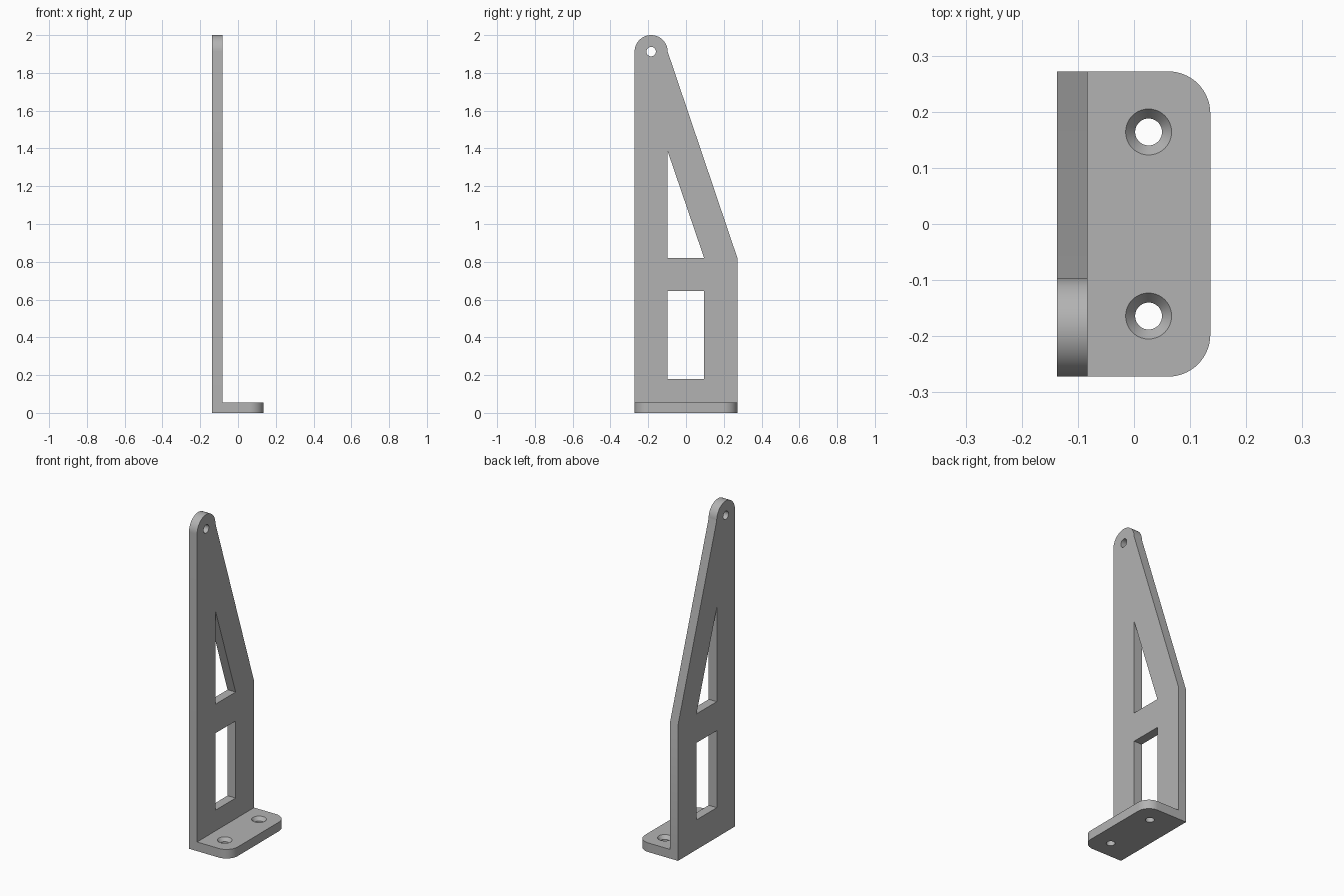
import bpy, bmesh, math
from mathutils import Vector

if "Cube" in bpy.data.objects:
    bpy.data.objects.remove(bpy.data.objects["Cube"])

X0, X1, X2 = -0.137, -0.083, 0.136   # back face, upright face, base tip
W, T = 0.272, 0.055                  # half width, base thickness

steel = bpy.data.materials.new("light_grey")
steel.diffuse_color = (0.45, 0.45, 0.45, 1)
steel.use_nodes = True
steel.node_tree.nodes["Principled BSDF"].inputs["Base Color"].default_value = steel.diffuse_color


def arc(cx, cy, r, a0, a1, n):
    return [(cx + r * math.cos(math.radians(a0 + (a1 - a0) * i / n)),
             cy + r * math.sin(math.radians(a0 + (a1 - a0) * i / n))) for i in range(n + 1)]


def loft(name, rings):
    """Solid through matching rings of points, capped at both ends."""
    bm = bmesh.new()
    loops = [[bm.verts.new(p) for p in ring] for ring in rings]
    n = len(loops[0])
    for a, b in zip(loops, loops[1:]):
        for i in range(n):
            j = (i + 1) % n
            bm.faces.new((a[i], a[j], b[j], b[i]))
    bm.faces.new(loops[0][::-1])
    bm.faces.new(loops[-1])
    bmesh.ops.recalc_face_normals(bm, faces=bm.faces)
    me = bpy.data.meshes.new(name)
    bm.to_mesh(me)
    bm.free()
    me.materials.append(steel)
    ob = bpy.data.objects.new(name, me)
    bpy.context.collection.objects.link(ob)
    return ob


def side_prism(name, pts, x0, x1):
    return loft(name, [[Vector((x, y, z)) for y, z in pts] for x in (x0, x1)])


def combine(target, other, op):
    mod = target.modifiers.new(op.lower(), 'BOOLEAN')
    mod.operation, mod.solver, mod.object = op, 'EXACT', other
    bpy.context.view_layer.objects.active = target
    bpy.ops.object.modifier_apply(modifier=mod.name)
    bpy.data.objects.remove(other)


# Upright plate: tapered outline with a rounded tip
R, CY = 0.0875, -0.1845
outline = [(-W, 0), (W, 0), (W, 0.82)] + arc(CY, 2 - R, R, 0, 180, 32)
bracket = side_prism("bracket", outline, X0, X1)

# Base flange with rounded outer corners
c = 0.075
flange = [(X0, -W)] + arc(X2 - c, -W + c, c, -90, 0, 16) + arc(X2 - c, W - c, c, 0, 90, 16) + [(X0, W)]
base = loft("base_flange", [[Vector((x, y, z)) for x, y in flange] for z in (0, T)])
combine(bracket, base, 'UNION')

# Openings in the upright: rectangle, triangle and pivot hole
openings = {
    "window": [(-0.098, 0.18), (0.096, 0.18), (0.096, 0.645), (-0.098, 0.645)],
    "triangle": [(-0.098, 0.82), (0.096, 0.82), (-0.098, 1.388)],
    "pivot_hole": arc(CY, 2 - R, 0.025, 0, 360, 32)[:-1],
}
for name, pts in openings.items():
    combine(bracket, side_prism(name, pts, X0 - 0.05, X1 + 0.05), 'DIFFERENCE')

# Countersunk screw holes in the flange
for y in (-0.164, 0.164):
    profile = [(0.024, -0.02), (0.024, T - 0.021), (0.041, T), (0.049, T + 0.01)]
    rings = [[Vector((px, py, z)) for px, py in arc(0.026, y, r, 0, 360, 40)[:-1]] for r, z in profile]
    combine(bracket, loft("screw_hole", rings), 'DIFFERENCE')

# Smooth the round surfaces, keep edges crisp
bpy.ops.object.select_all(action='DESELECT')
bracket.select_set(True)
bpy.context.view_layer.objects.active = bracket
bpy.ops.object.shade_smooth_by_angle(angle=math.radians(25))
